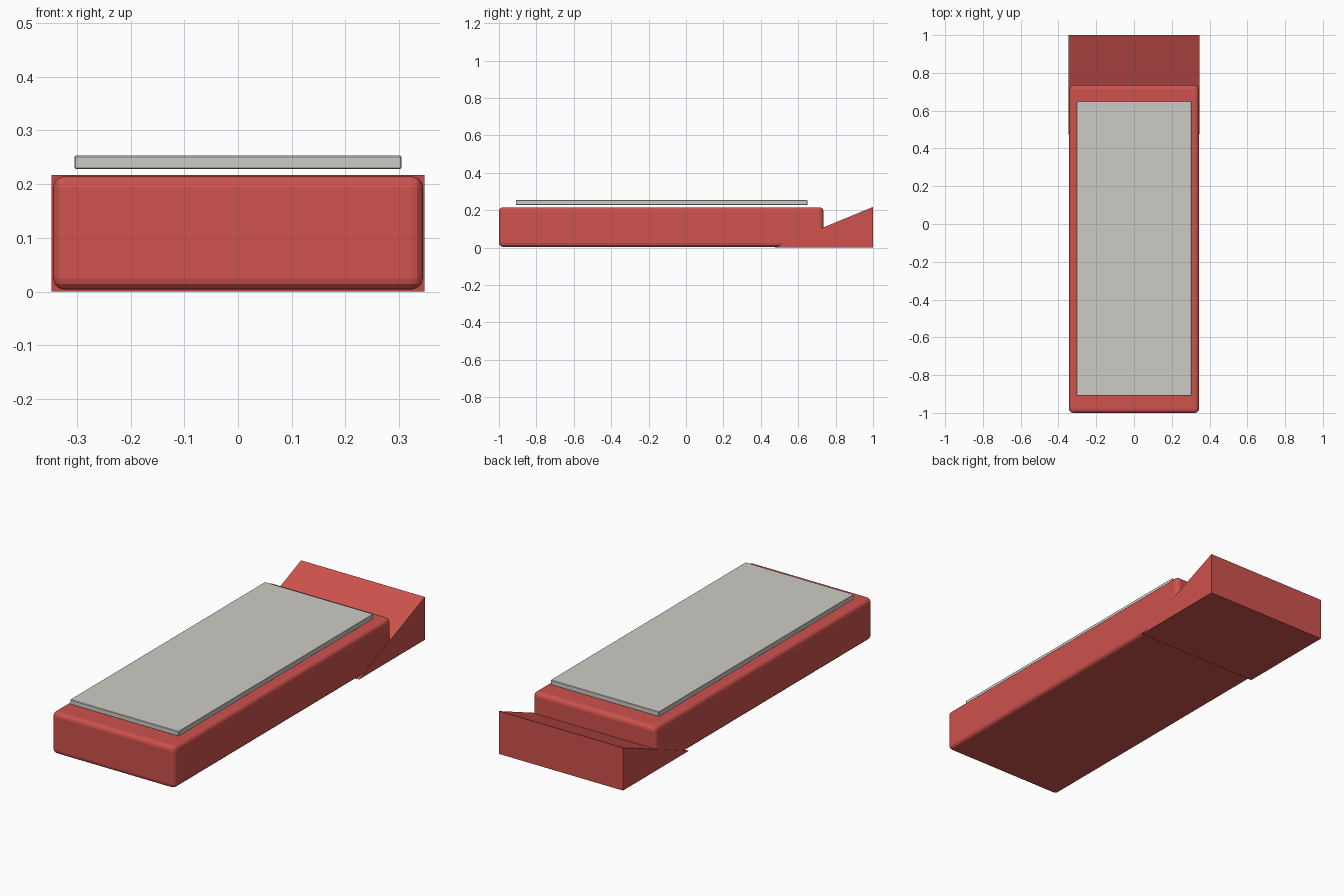
import bpy
import bmesh

cube = bpy.data.objects.get("Cube")
if cube:
    bpy.data.objects.remove(cube, do_unlink=True)


def material(name, rgb):
    mat = bpy.data.materials.new(name)
    mat.use_nodes = True
    mat.diffuse_color = (*rgb, 1)
    mat.node_tree.nodes["Principled BSDF"].inputs["Base Color"].default_value = (*rgb, 1)
    return mat


def finish(name, bm, mat):
    bmesh.ops.recalc_face_normals(bm, faces=bm.faces)
    mesh = bpy.data.meshes.new(name)
    bm.to_mesh(mesh)
    bm.free()
    mesh.materials.append(mat)
    obj = bpy.data.objects.new(name, mesh)
    bpy.context.collection.objects.link(obj)
    return obj


def rounded_box(name, half_width, y_range, z_range, radius, segments, mat):
    bm = bmesh.new()
    bmesh.ops.create_cube(bm, size=1)
    for v in bm.verts:
        v.co = (half_width * (1 if v.co.x > 0 else -1),
                y_range[v.co.y > 0], z_range[v.co.z > 0])
    obj = finish(name, bm, mat)
    bevel = obj.modifiers.new("rounded_edges", "BEVEL")
    bevel.width = radius
    bevel.segments = segments
    return obj


def prism(name, half_width, profile, mat):
    # Extrude a side profile of (y, z) points across x
    bm = bmesh.new()
    face = bm.faces.new([bm.verts.new((-half_width, y, z)) for y, z in profile])
    side = bmesh.ops.extrude_face_region(bm, geom=[face])["geom"]
    verts = [g for g in side if isinstance(g, bmesh.types.BMVert)]
    bmesh.ops.translate(bm, verts=verts, vec=(2 * half_width, 0, 0))
    return finish(name, bm, mat)


red = material("red", (0.62, 0.085, 0.075))
pale_grey = material("pale_grey", (0.61, 0.6, 0.56))

# Main slab with rounded edges
rounded_box("body", 0.344, (-1, 0.735), (0.004, 0.215), 0.021, 3, red)

# Floating panel above the slab
rounded_box("top_panel", 0.304, (-0.91, 0.65), (0.228, 0.253), 0.002, 1, pale_grey)

# Ramp rising out of the slab toward the back
prism("rear_wedge", 0.347, [(0.473, 0), (1, 0), (1, 0.217)], red)
